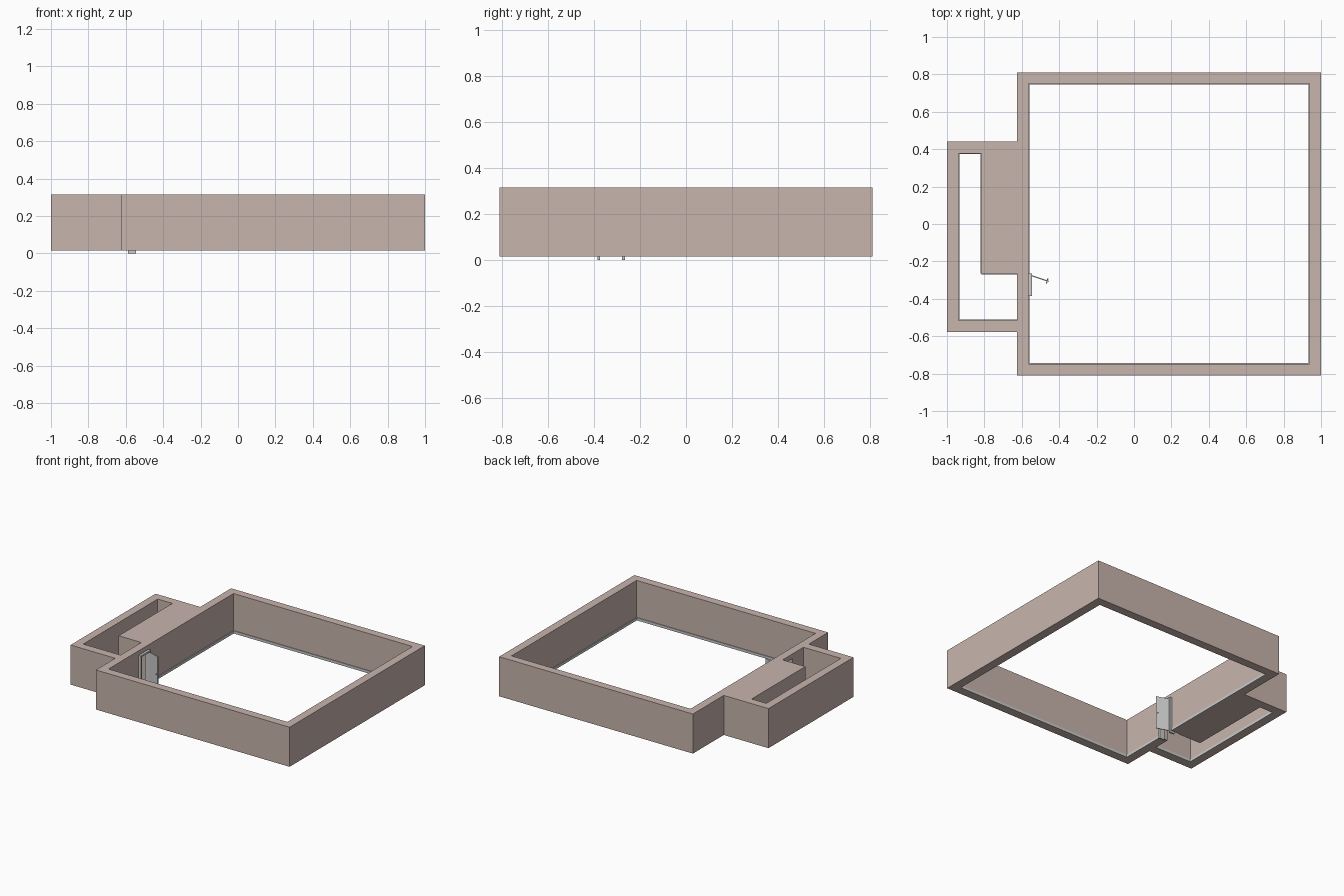
import bpy, bmesh
from math import atan2
from mathutils import Matrix, Vector

if "Cube" in bpy.data.objects:
    bpy.data.objects.remove(bpy.data.objects["Cube"])

BASE, TOP = 0.015, 0.315
DOOR_Y0, DOOR_Y1, DOOR_TOP = -0.385, -0.265, 0.28

wall_mat = bpy.data.materials.new("wall_paint")
wall_mat.diffuse_color = (0.58, 0.46, 0.42, 1)
wall_mat.use_nodes = True
wall_mat.node_tree.nodes["Principled BSDF"].inputs["Base Color"].default_value = wall_mat.diffuse_color


def finish(name, bm, mat=None):
    bmesh.ops.recalc_face_normals(bm, faces=bm.faces)
    me = bpy.data.meshes.new(name)
    bm.to_mesh(me)
    bm.free()
    ob = bpy.data.objects.new(name, me)
    bpy.context.collection.objects.link(ob)
    if mat:
        me.materials.append(mat)
    return ob


def prism(name, pts, z0, z1, mat=None):
    """Upright solid from a plan outline."""
    bm = bmesh.new()
    face = bm.faces.new([bm.verts.new((x, y, z0)) for x, y in pts])
    ext = bmesh.ops.extrude_face_region(bm, geom=[face])
    verts = [g for g in ext["geom"] if isinstance(g, bmesh.types.BMVert)]
    bmesh.ops.translate(bm, vec=(0, 0, z1 - z0), verts=verts)
    return finish(name, bm, mat)


def rect(x0, x1, y0, y1):
    return [(x0, y0), (x1, y0), (x1, y1), (x0, y1)]


def boxes(name, specs, mat=None):
    """One object made of several boxes given as (x0, x1, y0, y1, z0, z1)."""
    bm = bmesh.new()
    for x0, x1, y0, y1, z0, z1 in specs:
        m = Matrix.Translation(((x0 + x1) / 2, (y0 + y1) / 2, (z0 + z1) / 2))
        bmesh.ops.create_cube(bm, size=1, matrix=m @ Matrix.Diagonal((x1 - x0, y1 - y0, z1 - z0, 1)))
    return finish(name, bm, mat)


def cut(target, cutter):
    mod = target.modifiers.new("cut", "BOOLEAN")
    mod.operation, mod.solver, mod.object = "DIFFERENCE", "EXACT", cutter
    bpy.context.view_layer.objects.active = target
    bpy.ops.object.modifier_apply(modifier=mod.name)
    bpy.data.objects.remove(cutter)


# Walls: outer footprint with the room, the L-shaped closet and the doorway cut out
outline = [(-0.625, -0.81), (1, -0.81), (1, 0.81), (-0.625, 0.81),
           (-0.625, 0.44), (-1, 0.44), (-1, -0.578), (-0.625, -0.578)]
room = rect(-0.563, 0.938, -0.748, 0.75)
closet = [(-0.938, -0.515), (-0.625, -0.515), (-0.625, -0.265),
          (-0.815, -0.265), (-0.815, 0.378), (-0.938, 0.378)]
walls = prism("walls", outline, BASE, TOP, wall_mat)
cut(walls, prism("room_cutter", room, -0.1, 0.5))
cut(walls, prism("closet_cutter", closet, -0.1, 0.5))
cut(walls, prism("doorway_cutter", rect(-0.64, -0.55, DOOR_Y0, DOOR_Y1), -0.1, DOOR_TOP))

# Skirting boards along the inside faces, broken at the doorway
T, H = 0.005, BASE + 0.02
boxes("room_skirting", [
    (-0.563, 0.938, 0.75 - T, 0.75, BASE, H),
    (-0.563, 0.938, -0.748, -0.748 + T, BASE, H),
    (0.938 - T, 0.938, -0.748 + T, 0.75 - T, BASE, H),
    (-0.563, -0.563 + T, DOOR_Y1, 0.75 - T, BASE, H),
    (-0.563, -0.563 + T, -0.748 + T, DOOR_Y0, BASE, H)])
boxes("closet_skirting", [
    (-0.938, -0.625, -0.515, -0.515 + T, BASE, H),
    (-0.938, -0.938 + T, -0.515 + T, 0.378, BASE, H),
    (-0.938 + T, -0.815, 0.378 - T, 0.378, BASE, H),
    (-0.815 - T, -0.815, -0.265, 0.378 - T, BASE, H),
    (-0.815, -0.625, -0.265 - T, -0.265, BASE, H)])

# Door frame: two jambs and a head
FX0, FX1, J = -0.588, -0.545, 0.012
boxes("door_frame", [
    (FX0, FX1, DOOR_Y0, DOOR_Y0 + J, 0, DOOR_TOP),
    (FX0, FX1, DOOR_Y1 - J, DOOR_Y1, 0, DOOR_TOP),
    (FX0, FX1, DOOR_Y0 + J, DOOR_Y1 - J, DOOR_TOP - J, DOOR_TOP)])

# Open door leaf with a knob and shank on both sides, hinged on the back jamb
swing = Matrix.Translation((FX1, DOOR_Y1 - J, 0)) @ Matrix.Rotation(atan2(-0.03, 0.09), 4, "Z")
leaf = boxes("door_leaf", [(0, 0.094, -0.003, 0.003, BASE, DOOR_TOP - J)])
leaf.matrix_world = swing
bm = bmesh.new()
for s in (-1, 1):
    turn = Matrix.Rotation(1.5708, 4, "X")
    bmesh.ops.create_cone(bm, cap_ends=True, segments=8, radius1=0.002, radius2=0.002, depth=0.006,
                          matrix=Matrix.Translation((0.085, s * 0.006, 0.135)) @ turn)
    bmesh.ops.create_uvsphere(bm, u_segments=10, v_segments=6, radius=0.004,
                              matrix=Matrix.Translation((0.085, s * 0.01, 0.135)))
knobs = finish("door_knobs", bm)
knobs.matrix_world = swing
